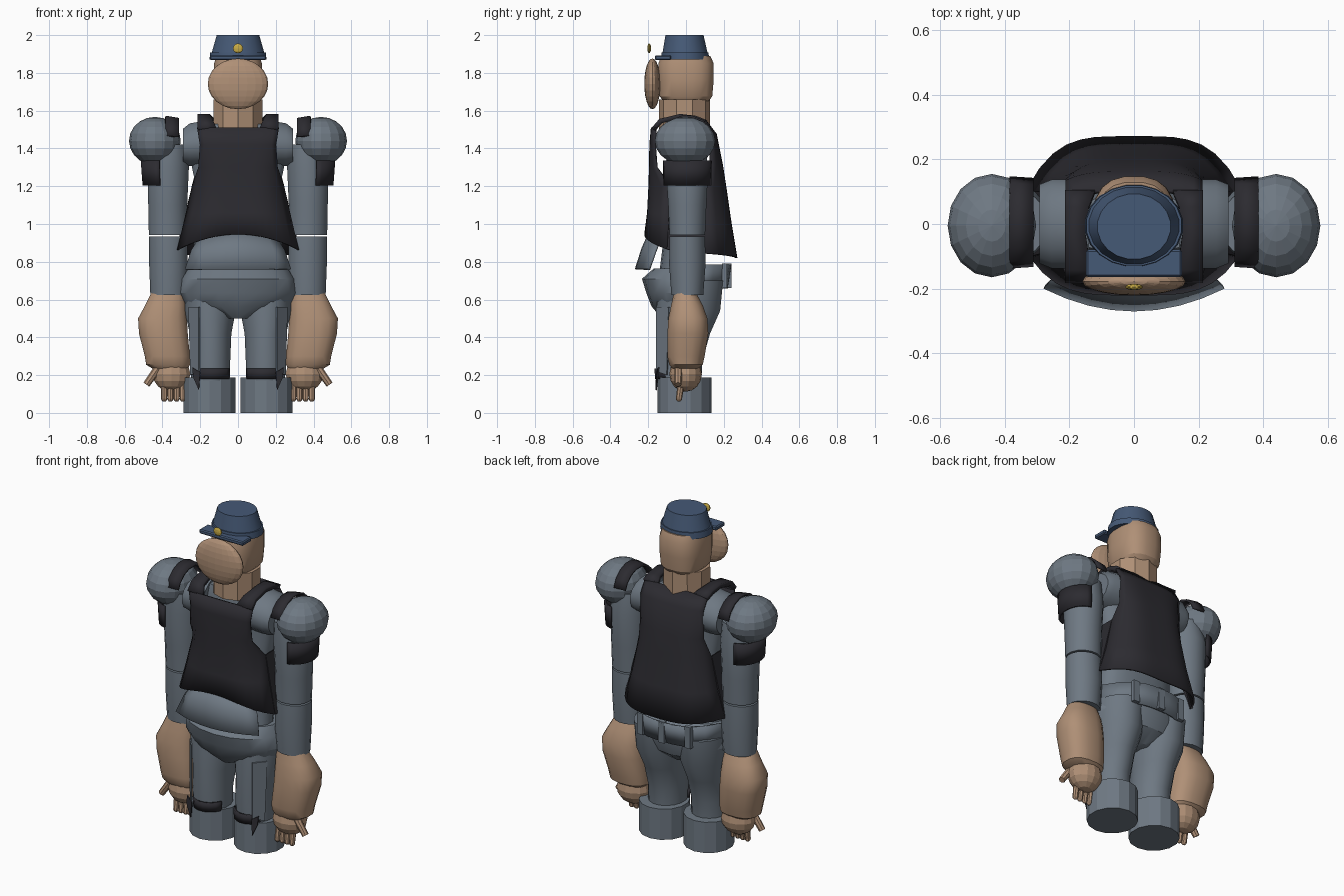
import bpy, bmesh, math
from mathutils import Vector

if "Cube" in bpy.data.objects:
    bpy.data.objects.remove(bpy.data.objects["Cube"], do_unlink=True)


def material(name, rgb):
    m = bpy.data.materials.new(name)
    m.use_nodes = True
    m.diffuse_color = (*rgb, 1)
    m.node_tree.nodes["Principled BSDF"].inputs["Base Color"].default_value = (*rgb, 1)
    return m


GREY = material("slate grey cloth", (0.157, 0.19, 0.227))
SKIN = material("tan skin", (0.43, 0.278, 0.182))
BLACK = material("black cloth", (0.025, 0.024, 0.03))
BLUE = material("cap blue", (0.06, 0.10, 0.18))
GOLD = material("gold", (0.58, 0.41, 0.06))


def finish(name, bm, mat, smooth=True, thickness=0):
    bmesh.ops.recalc_face_normals(bm, faces=bm.faces)
    me = bpy.data.meshes.new(name)
    bm.to_mesh(me)
    bm.free()
    me.materials.append(mat)
    ob = bpy.data.objects.new(name, me)
    bpy.context.collection.objects.link(ob)
    if thickness:
        mod = ob.modifiers.new("thickness", "SOLIDIFY")
        mod.thickness, mod.offset = thickness, 0
    if smooth:
        bpy.ops.object.select_all(action="DESELECT")
        ob.select_set(True)
        bpy.context.view_layer.objects.active = ob
        bpy.ops.object.shade_smooth_by_angle(angle=math.radians(32))


def loft(name, mat, rings, n=16, power=2, side=1, axis="Z", keep=None, smooth=True):
    """Stack oval rings (height, centre u, centre v, radius u, radius v)."""
    bm = bmesh.new()
    loops = []
    for w, cu, cv, ru, rv in rings:
        loop = []
        for i in range(n):
            a = math.tau * (i + 0.5) / n
            c, s = math.cos(a), math.sin(a)
            u = cu + ru * math.copysign(abs(c) ** (2 / power), c)
            v = cv + rv * math.copysign(abs(s) ** (2 / power), s)
            co = (u, v, w) if axis == "Z" else (w, u, v)
            loop.append(bm.verts.new((co[0] * side, co[1], co[2])))
        loops.append(loop)
    for a, b in zip(loops, loops[1:]):
        for i in range(n):
            j = (i + 1) % n
            bm.faces.new((a[i], a[j], b[j], b[i]))
    if keep:
        bmesh.ops.delete(bm, geom=[v for v in bm.verts if not keep(v.co)], context="VERTS")
    else:
        bm.faces.new(loops[0])
        bm.faces.new(loops[-1])
    finish(name, bm, mat, smooth, 0.012 if keep else 0)


def panel(name, mat, rows, power=3, n=16):
    """Curved cloth: rows of (mid z, edge z, half width, mid y, edge y)."""
    bm = bmesh.new()
    grid = []
    for zc, ze, hw, yc, ye in rows:
        line = []
        for i in range(n + 1):
            u = 2 * i / n - 1
            t = abs(u) ** power
            line.append(bm.verts.new((hw * u, yc + (ye - yc) * t, zc + (ze - zc) * u * u)))
        grid.append(line)
    for a, b in zip(grid, grid[1:]):
        for i in range(n):
            bm.faces.new((a[i], a[i + 1], b[i + 1], b[i]))
    finish(name, bm, mat, True, 0.012)


def ball(name, mat, centre, radii, segs=16, rings=10, smooth=False):
    bm = bmesh.new()
    bmesh.ops.create_uvsphere(bm, u_segments=segs, v_segments=rings, radius=1)
    bmesh.ops.scale(bm, vec=radii, verts=bm.verts)
    bmesh.ops.translate(bm, vec=centre, verts=bm.verts)
    finish(name, bm, mat, smooth)


def box(name, mat, centre, size, bevel=0):
    bm = bmesh.new()
    bmesh.ops.create_cube(bm, size=1)
    bmesh.ops.scale(bm, vec=size, verts=bm.verts)
    if bevel:
        bmesh.ops.bevel(bm, geom=bm.edges[:], offset=bevel, segments=1, affect="EDGES")
    bmesh.ops.translate(bm, vec=centre, verts=bm.verts)
    finish(name, bm, mat, False)


def plate(name, mat, points, side=1):
    bm = bmesh.new()
    bm.faces.new([bm.verts.new((x * side, y, z)) for x, y, z in points])
    finish(name, bm, mat, False, 0.008)


def finger(name, a, b, r):
    a, b = Vector(a), Vector(b)
    bm = bmesh.new()
    bmesh.ops.create_cone(bm, cap_ends=True, segments=8, radius1=r, radius2=r * 0.85,
                          depth=(b - a).length)
    bmesh.ops.rotate(bm, verts=bm.verts,
                     matrix=Vector((0, 0, 1)).rotation_difference(b - a).to_matrix())
    bmesh.ops.translate(bm, vec=(a + b) / 2, verts=bm.verts)
    finish(name, bm, SKIN)


# Head, face and neck
loft("head", SKIN, [(1.65, 0, 0, .105, .12), (1.675, 0, 0, .123, .14), (1.76, 0, 0, .13, .148),
                    (1.85, 0, 0, .128, .148), (1.89, 0, 0, .115, .13)], n=20, power=2.6)
ball("face", SKIN, (0, -.178, 1.742), (.16, .043, .134), 20, 12)
loft("neck", SKIN, [(1.5, 0, -.008, .137, .136), (1.66, 0, -.008, .135, .136)], n=10, smooth=False)

# Cap
loft("cap_band", BLUE, [(1.87, 0, -.005, .153, .129), (1.908, 0, -.005, .149, .126)], n=20)
loft("cap_crown", BLUE, [(1.9, 0, -.005, .143, .122), (2.0, 0, -.008, .114, .102)], n=20)
box("cap_brim", BLUE, (0, -.122, 1.88), (.297, .085, .026), .006)
ball("cap_badge", GOLD, (0, -.195, 1.93), (.028, .01, .026), 10, 6)

# Vest: front and back panels, joined below the armholes
panel("vest_front", BLACK, [(.945, .865, .318, -.215, -.1), (1.06, 1.05, .272, -.2, -.09),
                            (1.2, 1.2, .24, -.193, -.08), (1.3, 1.3, .207, -.19, -.155),
                            (1.42, 1.42, .2, -.188, -.165), (1.51, 1.51, .215, -.18, -.16)], 4)
panel("vest_back", BLACK, [(.82, .845, .33, .266, .1), (1.0, 1.0, .282, .236, .1),
                           (1.2, 1.2, .24, .207, .1), (1.31, 1.31, .212, .19, .13),
                           (1.475, 1.475, .21, .157, .13), (1.55, 1.55, .21, .1, .085)], 4)

# Shirt
loft("shirt_torso", GREY, [(.76, 0, -.03, .24, .11), (1.0, 0, 0, .23, .11),
                           (1.2, 0, 0, .225, .1), (1.32, 0, 0, .25, .1),
                           (1.45, 0, 0, .25, .11), (1.53, 0, 0, .2, .09)], n=20, power=2.5)
panel("shirt_front_flap", GREY, [(.96, .93, .2, -.19, -.13), (.87, .86, .245, -.23, -.16),
                                 (.76, .76, .278, -.265, -.195)], power=2, n=8)

# Trousers
loft("hips", GREY, [(.5, 0, -.02, .07, .11), (.565, 0, -.008, .275, .175),
                    (.635, 0, -.01, .316, .2), (.71, 0, -.018, .3, .215),
                    (.765, 0, -.02, .268, .15)], n=18)
panel("waistband_back", GREY, [(.785, .785, .28, .235, .06), (.66, .66, .285, .215, .05)], n=10)
for x in (-.16, 0, .16):
    box("belt_loop", GREY, (x, .228 - abs(x) * .15, .725), (.04, .025, .13))

for s, side in ((1, "left"), (-1, "right")):
    # Vest strap over the shoulder and side below the armhole
    bm = bmesh.new()
    path = [(-.172, 1.5, .115), (-.135, 1.545, .135), (-.03, 1.57, .15), (.05, 1.56, .14),
            (.1, 1.54, .12)]
    pairs = [[bm.verts.new((s * x, y, z)) for x in (inner, .214)] for y, z, inner in path]
    for a, b in zip(pairs, pairs[1:]):
        bm.faces.new((a[0], a[1], b[1], b[0]))
    finish(side + "_vest_strap", bm, BLACK, True, .026)
    plate(side + "_vest_side", BLACK, [(.317, -.1, .865), (.328, .1, .845),
                                       (.24, .1, 1.2), (.24, -.08, 1.2)], s)

    # Legs and boots
    loft(side + "_leg", GREY, [(.17, .145, -.035, .106, .118), (.28, .145, -.035, .106, .125),
                               (.42, .145, -.015, .112, .145), (.54, .148, .012, .138, .172),
                               (.7, .15, .025, .14, .175)], side=s)
    loft(side + "_ankle_band", BLACK, [(.18, .138, -.035, .103, .124), (.235, .138, -.035, .103, .128)],
         n=20, side=s, keep=lambda c: c.y < -.08)
    plate(side + "_trouser_flare", BLACK, [(.24, -.145, .24), (.2, -.155, .215),
                                           (.207, -.158, .12), (.238, -.15, .19)], s)
    plate(side + "_trouser_crease", GREY, [(.26, -.09, .56), (.205, -.155, .56),
                                           (.205, -.155, .22), (.25, -.1, .2)], s)
    loft(side + "_boot", GREY, [(0, .15, -.007, .141, .143), (.187, .15, -.007, .141, .143)],
         n=14, side=s, smooth=False)

    # Shoulder and sleeve
    ball(side + "_shoulder", GREY, (s * .44, -.005, 1.44), (.137, .16, .127))
    loft(side + "_shirt_shoulder", GREY, [(.14, 0, 1.43, .14, .125), (.255, 0, 1.42, .14, .115),
                                          (.292, 0, 1.41, .125, .095)], side=s, axis="X")
    loft(side + "_sleeve_top", BLACK, [(.312, .005, 1.44, .135, .118), (.385, .005, 1.44, .14, .13)],
         side=s, axis="X", keep=lambda c: c.z > 1.42)
    loft(side + "_sleeve_cuff", BLACK, [(1.205, .4, .007, .1, .122), (1.335, .4, .007, .11, .125)],
         n=24, side=s, keep=lambda c: abs(c.x) > .395)

    # Arm in two pieces with a narrow gap at the elbow
    loft(side + "_upper_arm", GREY, [(.943, .37, .007, .104, .096), (1.1, .372, .007, .105, .103),
                                     (1.3, .37, .005, .112, .115), (1.42, .36, 0, .095, .1)], side=s)
    loft(side + "_sleeve_lower", GREY, [(.625, .368, .007, .098, .086), (.78, .368, .007, .104, .098),
                                        (.934, .37, .007, .104, .096)], side=s)

    # Bare wrist and hand
    loft(side + "_wrist", SKIN, [(.635, .37, -.005, .09, .06), (.57, .383, .005, .11, .085),
                                 (.5, .4, .01, .131, .105), (.42, .395, .01, .131, .11),
                                 (.3, .374, 0, .121, .1), (.255, .37, 0, .118, .09),
                                 (.235, .36, -.005, .095, .07)], power=2.5, side=s)
    ball(side + "_palm", SKIN, (s * .352, -.002, .205), (.102, .086, .093), 14, 8)
    for i in range(4):
        x = s * (.292 + .033 * i)
        finger(side + "_finger", (x, -.025, .16), (x, -.037, .078), .019)
        ball(side + "_fingertip", SKIN, (x, -.037, .077), (.017, .017, .018), 8, 6, True)
    finger(side + "_thumb", (s * .425, -.04, .235), (s * .485, -.042, .15), .022)
